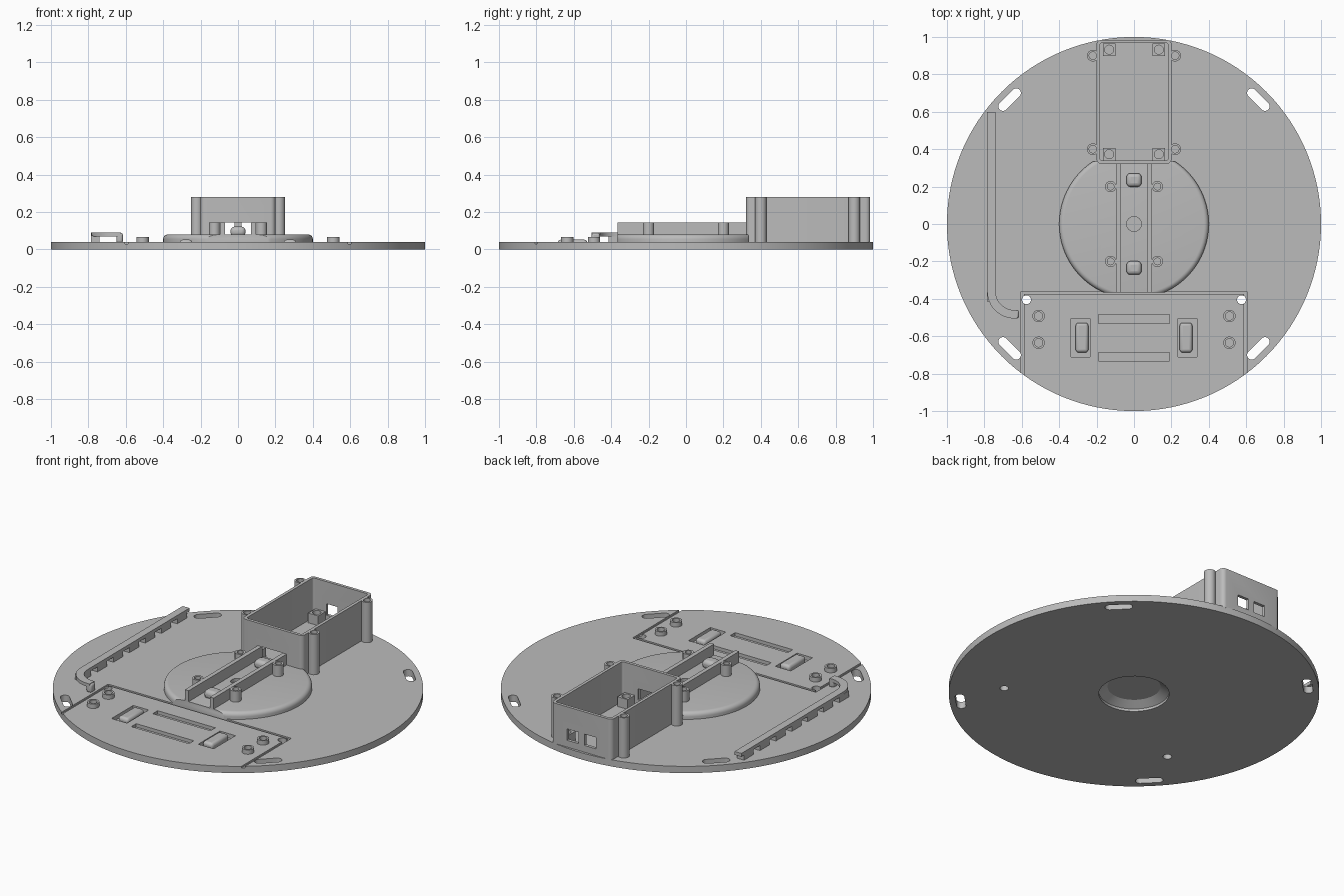
import bpy, bmesh, math
from mathutils import Matrix

if "Cube" in bpy.data.objects:
    bpy.data.objects.remove(bpy.data.objects["Cube"], do_unlink=True)

grey = bpy.data.materials.new("plain grey")
grey.use_nodes = True
grey.diffuse_color = (0.5, 0.5, 0.5, 1)
grey.node_tree.nodes["Principled BSDF"].inputs["Base Color"].default_value = (0.5, 0.5, 0.5, 1)


def finish(name, bm):
    bmesh.ops.recalc_face_normals(bm, faces=bm.faces[:])
    me = bpy.data.meshes.new(name)
    bm.to_mesh(me)
    bm.free()
    me.materials.append(grey)
    ob = bpy.data.objects.new(name, me)
    bpy.context.collection.objects.link(ob)
    return ob


def prism(name, pts, z0, z1):
    """Extrude a plan outline from z0 to z1."""
    bm = bmesh.new()
    low = [bm.verts.new((x, y, z0)) for x, y in pts]
    high = [bm.verts.new((x, y, z1)) for x, y in pts]
    bm.faces.new(low)
    bm.faces.new(high)
    for i in range(len(pts)):
        j = (i + 1) % len(pts)
        bm.faces.new((low[i], low[j], high[j], high[i]))
    return finish(name, bm)


def cuboid(name, x0, x1, y0, y1, z0, z1):
    return prism(name, [(x0, y0), (x1, y0), (x1, y1), (x0, y1)], z0, z1)


def rounded(x0, x1, y0, y1, r, n=6):
    """Outline of a rectangle with rounded corners."""
    corners = [(x1 - r, y1 - r), (x0 + r, y1 - r), (x0 + r, y0 + r), (x1 - r, y0 + r)]
    return [(cx + r * math.cos((k + i / n) * math.pi / 2), cy + r * math.sin((k + i / n) * math.pi / 2))
            for k, (cx, cy) in enumerate(corners) for i in range(n + 1)]


def lathe(name, profile, x=0, y=0, n=32):
    """Revolve (radius, z) pairs, closed top and bottom."""
    bm = bmesh.new()
    rings = [[bm.verts.new((x + r * math.cos(2 * math.pi * i / n), y + r * math.sin(2 * math.pi * i / n), z))
              for i in range(n)] for r, z in profile]
    bm.faces.new(rings[0])
    bm.faces.new(rings[-1])
    for a, b in zip(rings, rings[1:]):
        for i in range(n):
            j = (i + 1) % n
            bm.faces.new((a[i], a[j], b[j], b[i]))
    return finish(name, bm)


def cyl(name, x, y, r, z0, z1, n=24):
    return lathe(name, [(r, z0), (r, z1)], x, y, n)


def cut(target, *cutters):
    for c in cutters:
        c.hide_render = True
        m = target.modifiers.new("cut", "BOOLEAN")
        m.operation, m.solver, m.object = "DIFFERENCE", "EXACT", c
        bpy.context.view_layer.objects.active = target
        bpy.ops.object.modifier_apply(modifier=m.name)
        bpy.data.objects.remove(c, do_unlink=True)


def bevel(ob, width, segments=3):
    m = ob.modifiers.new("bevel", "BEVEL")
    m.width, m.segments = width, segments


def boss(name, x, y, r, hole, z0, z1, depth):
    ob = cyl(name, x, y, r, z0, z1)
    cut(ob, cyl("hole", x, y, hole, z1 - depth, z1 + 0.01))


def recess():
    return lathe("recess", [(0.19, -0.01), (0.19, 0.015), (0.143, 0.045)], n=48)


TOP = 0.04
SIDES = ((-1, "right"), (1, "left"))

# Round base plate with mounting slots, holes and recesses
base = lathe("base_plate", [(1, 0), (1, TOP)], n=128)
cut(base, recess())
for s, _ in SIDES:
    for t in (-1, 1):
        slot = prism("slot", rounded(-0.075, 0.075, -0.025, 0.025, 0.0249), -0.01, 0.06)
        slot.data.transform(Matrix.Translation((s * 0.665, t * 0.665, 0))
                            @ Matrix.Rotation(-s * t * math.pi / 4, 4, "Z"))
        cut(base, slot)
    cut(base, cyl("hole", s * 0.575, -0.405, 0.024, -0.01, 0.06))
    x0, x1 = sorted((s * 0.235, s * 0.337))
    cut(base, cuboid("button_recess", x0, x1, -0.71, -0.505, 0.015, 0.06))
for y in (-0.508, -0.71):
    cut(base, cuboid("strap_recess", -0.19, 0.19, y - 0.023, y + 0.023, 0.02, 0.06))

# Shallow groove outlining the front panel
cut(base, cuboid("groove", -0.602, 0.602, -0.375, -0.36, 0.03, 0.06))
for s, _ in SIDES:
    x0, x1 = sorted((s * 0.604, s * 0.588))
    cut(base, cuboid("groove", x0, x1, -0.9, -0.362, 0.03, 0.06))

# Raised round hub with a soft rim, trimmed flat at front and back
rim = [(0.375 + 0.025 * math.cos(a * math.pi / 10), 0.055 + 0.025 * math.sin(a * math.pi / 10)) for a in range(6)]
hub = lathe("hub", [(0.4, 0.03)] + rim, n=96)
cut(hub, recess(), cyl("centre_hole", 0, 0, 0.04, 0.06, 0.1),
    cuboid("trim", -1, 1, -1, -0.365, -1, 1), cuboid("trim", -1, 1, 0.335, 1, -1, 1))

# Rails on the hub with screw bosses
for s, side in SIDES:
    x0, x1 = sorted((s * 0.07, s * 0.095))
    cuboid(side + "_rail", x0, x1, -0.365, 0.33, 0.07, 0.145)
    for y, end in ((-0.2, "front"), (0.2, "back")):
        boss(f"{side}_{end}_rail_boss", s * 0.125, y, 0.03, 0.018, 0.07, 0.145, 0.06)

# Rounded clips between the rails
for y, end in ((-0.235, "front"), (0.235, "back")):
    clip = cuboid(end + "_clip", -0.04, 0.04, y - 0.036, y + 0.036, 0.07, 0.122)
    bevel(clip, 0.02)

# Open box at the back, with cable windows
tray = prism("box", rounded(-0.2, 0.2, 0.322, 0.985, 0.025), 0.035, 0.28)
cut(tray, prism("cavity", rounded(-0.182, 0.182, 0.34, 0.967, 0.01), 0.042, 0.3),
    cuboid("front_window", -0.08, 0.08, 0.3, 0.36, 0.08, 0.145))
for s, side in SIDES:
    x0, x1 = sorted((s * 0.02, s * 0.095))
    cut(tray, cuboid("back_window", x0, x1, 0.94, 1, 0.08, 0.148))
    for y, end in ((0.4, "front"), (0.9, "back")):
        boss(f"{side}_{end}_box_boss", s * 0.22, y, 0.031, 0.02, 0.035, 0.28, 0.08)
    # Square support posts inside the box
    for y, end in ((0.373, "front"), (0.932, "back")):
        post = cuboid(f"{side}_{end}_post", s * 0.133 - 0.033, s * 0.133 + 0.033,
                      y - 0.034, y + 0.034, 0.04, 0.1)
        cut(post, cyl("hole", s * 0.133, y, 0.024, 0.06, 0.12))

# Front panel bosses and rocker buttons
for s, side in SIDES:
    for y, end in ((-0.635, "front"), (-0.492, "back")):
        boss(f"{side}_{end}_panel_boss", s * 0.51, y, 0.033, 0.022, 0.035, 0.066, 0.025)
    rocker = cuboid(side + "_rocker", s * 0.278 - 0.034, s * 0.278 + 0.034, -0.687, -0.528, 0.01, 0.052)
    bevel(rocker, 0.016)

# Cable guide: a roof strip along the right edge that curves inward at the front
CX, CY, R0, R1 = -0.64, -0.36, 0.1, 0.145
arc = [math.pi + i * math.pi / 24 for i in range(13)]
outer = [(CX + R1 * math.cos(a), CY + R1 * math.sin(a)) for a in arc]
inner = [(CX + R0 * math.cos(a), CY + R0 * math.sin(a)) for a in reversed(arc)]
prism("cable_guide_roof", [(CX - R1, 0.6)] + outer + [(-0.625, CY - R1), (-0.625, CY - R0)]
      + inner + [(CX - R0, 0.6)], 0.07, 0.09)
for i in range(7):
    y = 0.53 - i * 0.15
    cuboid("cable_guide_leg", CX - R1, CX - R0, y - 0.045, y + 0.045, 0.035, 0.075)
foot = cuboid("cable_guide_foot", -0.65, -0.615, CY - R1, CY - R0, 0.035, 0.088)
bevel(foot, 0.012)

# Smooth shading that keeps hard edges
bpy.ops.object.select_all(action="DESELECT")
for ob in bpy.context.scene.objects:
    if ob.type == "MESH":
        ob.select_set(True)
        bpy.context.view_layer.objects.active = ob
bpy.ops.object.shade_smooth_by_angle(angle=math.radians(30))
